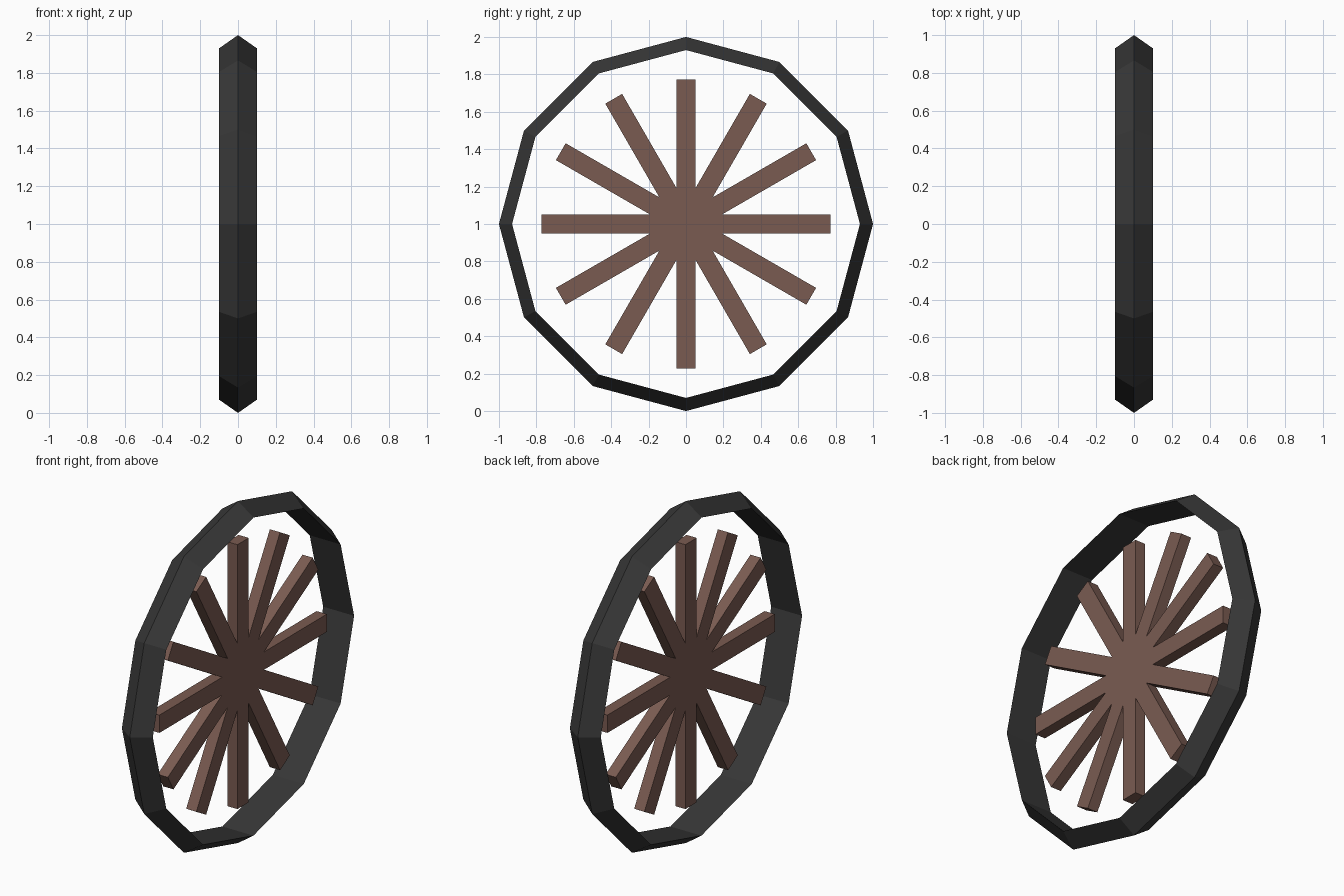
import bpy
import bmesh
from math import cos, sin, pi
from mathutils import Matrix, Vector

cube = bpy.data.objects.get("Cube")
if cube:
    bpy.data.objects.remove(cube, do_unlink=True)

CENTRE = Vector((0, 0, 1))


def make_material(name, colour):
    mat = bpy.data.materials.new(name)
    mat.use_nodes = True
    mat.diffuse_color = colour
    mat.node_tree.nodes["Principled BSDF"].inputs["Base Color"].default_value = colour
    return mat


def finish(bm, name, mat):
    bmesh.ops.recalc_face_normals(bm, faces=bm.faces)
    mesh = bpy.data.meshes.new(name)
    bm.to_mesh(mesh)
    bm.free()
    mesh.materials.append(mat)
    obj = bpy.data.objects.new(name, mesh)
    obj.location = CENTRE
    bpy.context.collection.objects.link(obj)
    return obj


def make_rim(mat, sides=12):
    # Triangular section (x, radius) swept round the axle
    section = [(0, 1.0), (0.1, 0.93), (-0.1, 0.93)]
    bm = bmesh.new()
    rings = []
    for i in range(sides):
        a = 2 * pi * i / sides
        rings.append([bm.verts.new((x, r * cos(a), r * sin(a))) for x, r in section])
    for i, ring in enumerate(rings):
        following = rings[(i + 1) % sides]
        for j in range(len(section)):
            k = (j + 1) % len(section)
            bm.faces.new((ring[j], ring[k], following[k], following[j]))
    return finish(bm, "rim", mat)


def make_spoke_bar(index, mat, count=6):
    # One bar crosses the hub and forms two opposite spokes
    bm = bmesh.new()
    turn = Matrix.Rotation(pi * index / count, 4, 'X')
    size = Matrix.Diagonal((0.066, 0.104, 1.546, 1))
    bmesh.ops.create_cube(bm, size=1, matrix=turn @ size)
    return finish(bm, f"spoke_bar_{index + 1}", mat)


rim_grey = make_material("dark grey", (0.038, 0.038, 0.038, 1))
wood = make_material("brown wood", (0.195, 0.105, 0.083, 1))

make_rim(rim_grey)
for n in range(6):
    make_spoke_bar(n, wood)
